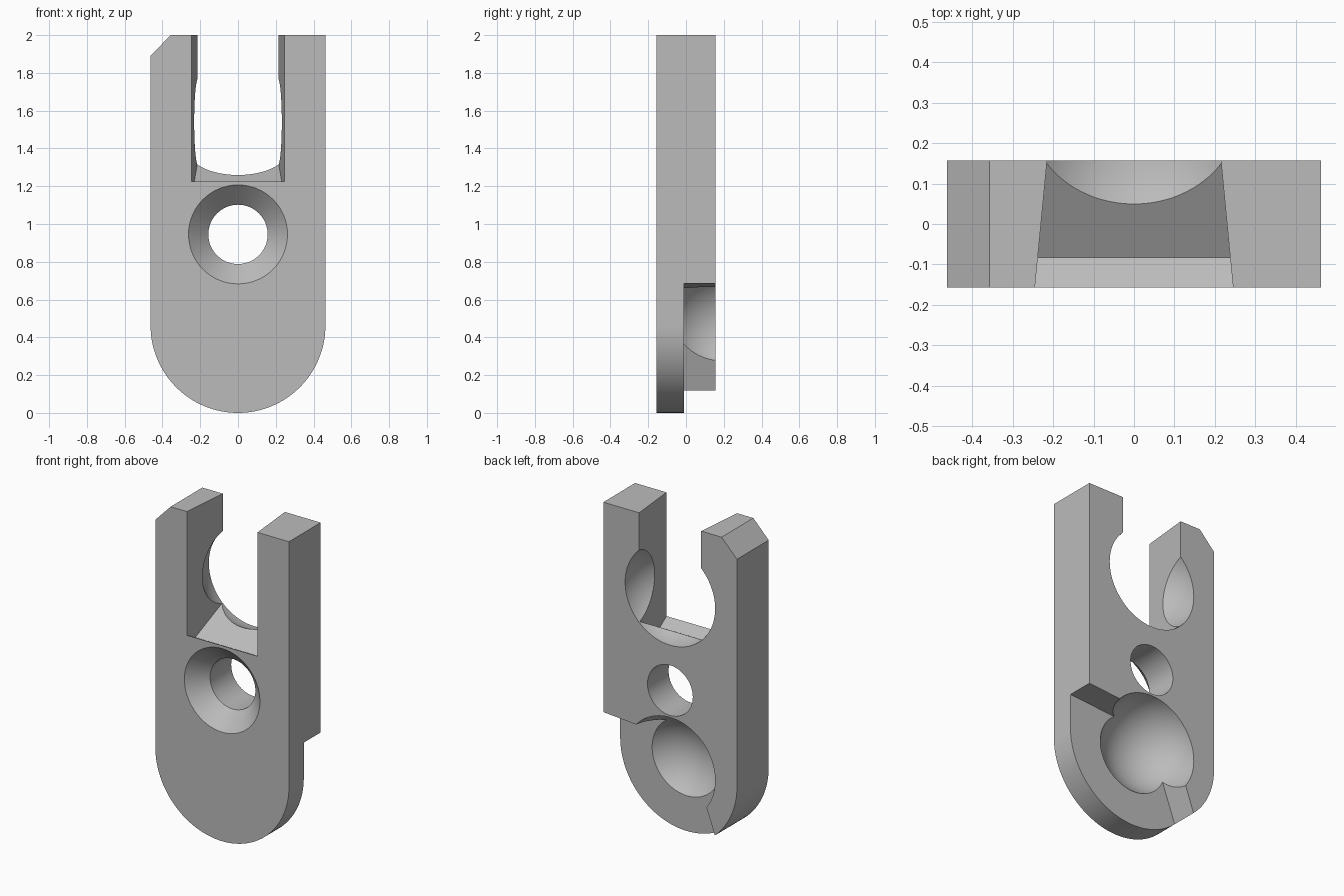
import bpy, bmesh, math
from mathutils import Matrix

cube = bpy.data.objects.get("Cube")
if cube:
    bpy.data.objects.remove(cube, do_unlink=True)

HALF_W, HALF_D, HEIGHT = 0.463, 0.157, 2.0
BALL_R, BALL_Y = 0.314, 0.19

grey = bpy.data.materials.new("plain grey")
grey.use_nodes = True
grey.diffuse_color = (0.5, 0.5, 0.5, 1)
grey.node_tree.nodes["Principled BSDF"].inputs["Base Color"].default_value = (0.5, 0.5, 0.5, 1)


def finish(name, bm):
    bmesh.ops.recalc_face_normals(bm, faces=bm.faces)
    mesh = bpy.data.meshes.new(name)
    bm.to_mesh(mesh)
    bm.free()
    mesh.materials.append(grey)
    obj = bpy.data.objects.new(name, mesh)
    bpy.context.collection.objects.link(obj)
    return obj


def loft(name, rings):
    """Closed solid through rings of equal point count."""
    bm = bmesh.new()
    loops = [[bm.verts.new(p) for p in ring] for ring in rings]
    n = len(loops[0])
    for a, b in zip(loops, loops[1:]):
        for i in range(n):
            j = (i + 1) % n
            bm.faces.new((a[i], a[j], b[j], b[i]))
    bm.faces.new(loops[0])
    bm.faces.new(loops[-1])
    return finish(name, bm)


def prism(name, outline, y0, y1):
    return loft(name, [[(x, y, z) for x, z in outline] for y in (y0, y1)])


def ball(name, z):
    bm = bmesh.new()
    bmesh.ops.create_uvsphere(bm, u_segments=72, v_segments=36, radius=BALL_R,
                              matrix=Matrix.Translation((0, BALL_Y, z)))
    return finish(name, bm)


# Plate with rounded bottom and one chamfered top corner
steps = 64
arc = [(-HALF_W * math.cos(math.pi * i / steps),
        HALF_W - HALF_W * math.sin(math.pi * i / steps)) for i in range(steps + 1)]
outline = arc + [(HALF_W, HEIGHT), (-0.357, HEIGHT), (-HALF_W, 1.89)]
plate = prism("bracket_plate", outline, -HALF_D, HALF_D)

# Tapered top slot with a V-shaped floor
floor = [(-0.2, 1.248), (-0.083, 1.185), (0.2, 1.344), (0.2, 2.2), (-0.2, 2.2)]
slot = loft("slot_cutter", [[(s * (0.23 - 0.0955 * y), y, z) for y, z in floor]
                            for s in (-1, 1)])

# Countersunk screw hole
hole_profile = [(0.302, -0.197), (0.157, -0.052), (0.157, 0.25)]
hole = loft("hole_cutter", [[(r * math.cos(math.tau * i / steps), y,
                              0.945 + r * math.sin(math.tau * i / steps))
                             for i in range(steps)] for r, y in hole_profile])

# Step in the back of the lower end, and the two ball pockets
step = prism("step_cutter", [(0.6, 0.696), (-0.118, 0.64), (-0.31, 0.12),
                             (-0.391, -0.1), (0.6, -0.1)], -0.01, 0.3)
cutters = [slot, hole, step, ball("upper_pocket_cutter", 1.54),
           ball("lower_pocket_cutter", HALF_W)]

# Cut the plate, then drop the cutters
bpy.ops.object.select_all(action='DESELECT')
plate.select_set(True)
bpy.context.view_layer.objects.active = plate
for cutter in cutters:
    cutter.hide_render = True
    mod = plate.modifiers.new(cutter.name, 'BOOLEAN')
    mod.operation = 'DIFFERENCE'
    mod.solver = 'EXACT'
    mod.object = cutter
    bpy.ops.object.modifier_apply(modifier=mod.name)
for cutter in cutters:
    bpy.data.objects.remove(cutter, do_unlink=True)
bpy.ops.object.shade_smooth_by_angle(angle=math.radians(20))
